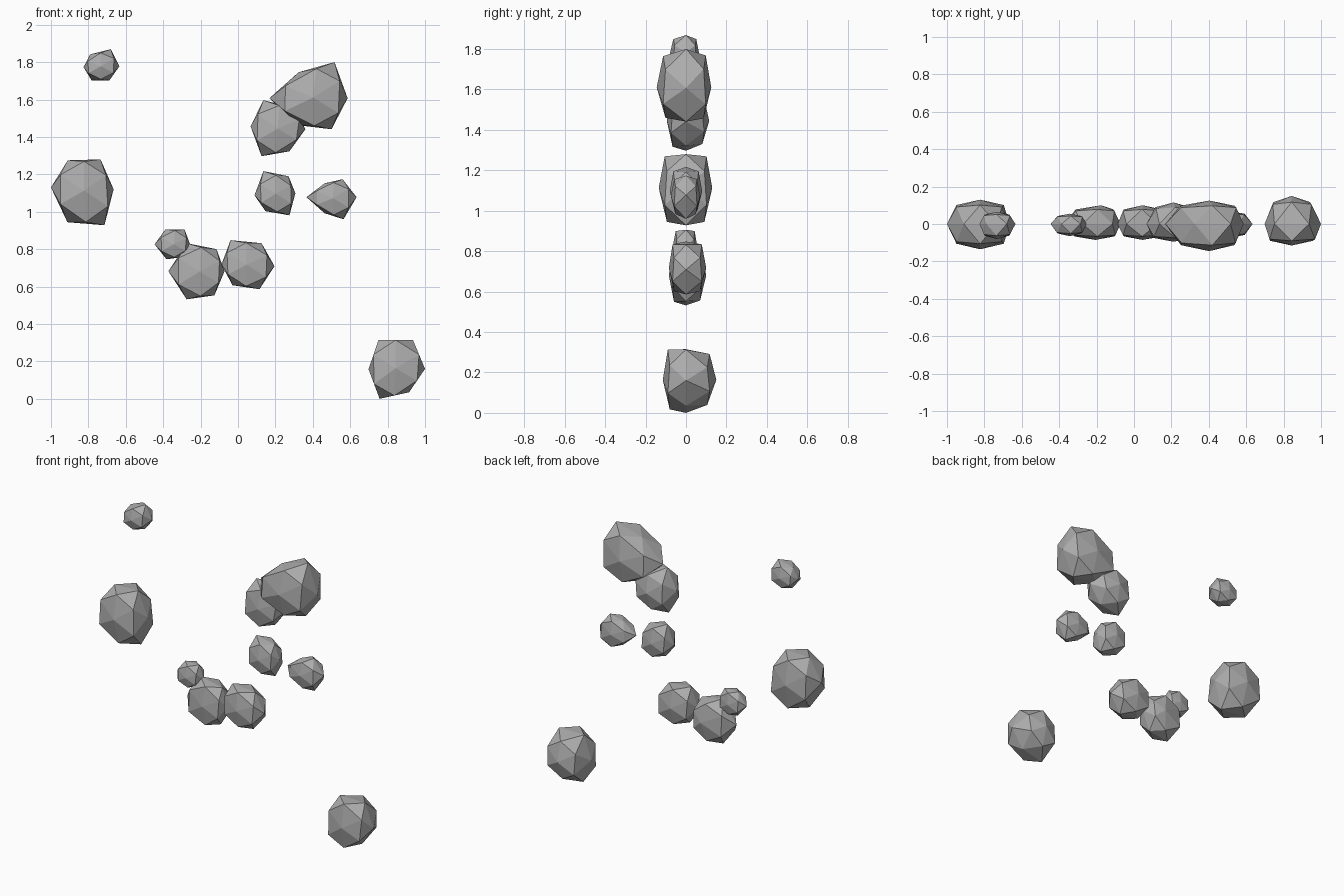
import bpy, bmesh
from mathutils import Vector

if "Cube" in bpy.data.objects:
    bpy.data.objects.remove(bpy.data.objects["Cube"])

stone = bpy.data.materials.new("stone_grey")
stone.diffuse_color = (0.42, 0.42, 0.42, 1)
stone.use_nodes = True
stone.node_tree.nodes["Principled BSDF"].inputs["Base Color"].default_value = stone.diffuse_color


def rock(name, outline, front, back, front_ring=0.92, back_ring=0.92, tip=(0, 0)):
    """Faceted stone: six-sided outline at y=0, a turned ring and a tip on each side."""
    pts = [Vector(p) for p in outline]
    n = len(pts)
    c = sum(pts, Vector((0, 0))) / n
    bm = bmesh.new()
    for p in pts:
        bm.verts.new((p.x, 0, p.y))
    for depth, ring in ((-front, front_ring), (back, back_ring)):
        for i, p in enumerate(pts):
            m = c + ((p + pts[(i + 1) % n]) / 2 - c) * ring
            bm.verts.new((m.x, depth * (0.78 if i % 2 else 0.70), m.y))
        t = tip if depth > 0 else (0, 0)
        bm.verts.new((c.x + t[0], depth, c.y + t[1]))
    res = bmesh.ops.convex_hull(bm, input=bm.verts[:])
    bmesh.ops.delete(bm, geom=list({v for v in res["geom_interior"] + res["geom_unused"]
                                    if isinstance(v, bmesh.types.BMVert)}), context='VERTS')
    bmesh.ops.recalc_face_normals(bm, faces=bm.faces[:])
    me = bpy.data.meshes.new(name)
    bm.to_mesh(me)
    bm.free()
    me.materials.append(stone)
    bpy.context.collection.objects.link(bpy.data.objects.new(name, me))


# Left side stones
rock("small_top_left_rock", [(-.826, 1.773), (-.79, 1.842), (-.68, 1.869),
     (-.634, 1.778), (-.687, 1.703), (-.783, 1.703)], .08, .065)
rock("large_left_rock", [(-1.0, 1.13), (-.91, 1.275), (-.735, 1.28),
     (-.665, 1.12), (-.714, .928), (-.912, .944)], .135, .13, .95, .95)

# Lower right stone: blunt front, pointed back
rock("large_lower_right_rock", [(.698, .158), (.751, .315), (.936, .313),
     (1.0, .16), (.915, .035), (.757, 0)], .115, .15, 1.0, .85)

# Upper right pair
rock("large_upper_right_rock", [(.168, 1.607), (.324, 1.746), (.516, 1.8),
     (.586, 1.607), (.5, 1.441), (.318, 1.463)], .145, .125, .95, .97)
rock("medium_upper_right_rock", [(.067, 1.457), (.136, 1.596), (.307, 1.553),
     (.36, 1.441), (.275, 1.323), (.126, 1.297)], .095, .115, .95, .85)

# Middle pair
rock("middle_rock", [(.088, 1.088), (.136, 1.217), (.27, 1.19),
     (.307, 1.099), (.275, .981), (.147, 1.003)], .08, .08)
rock("middle_right_rock", [(.366, 1.078), (.463, 1.152), (.559, 1.174),
     (.634, 1.078), (.564, .96), (.463, .992)], .075, .07)

# Lower cluster of three
rock("small_cluster_rock", [(-.446, .826), (-.388, .906), (-.286, .906),
     (-.254, .82), (-.3, .757), (-.382, .746)], .065, .055)
rock("left_cluster_rock", [(-.372, .682), (-.275, .832), (-.115, .8),
     (-.072, .682), (-.126, .553), (-.275, .532)], .085, .1, .95, .9, (.03, 0))
rock("right_cluster_rock", [(-.088, .719), (-.04, .848), (.126, .832),
     (.195, .709), (.115, .586), (-.03, .607)], .085, .1, .95, .95)
